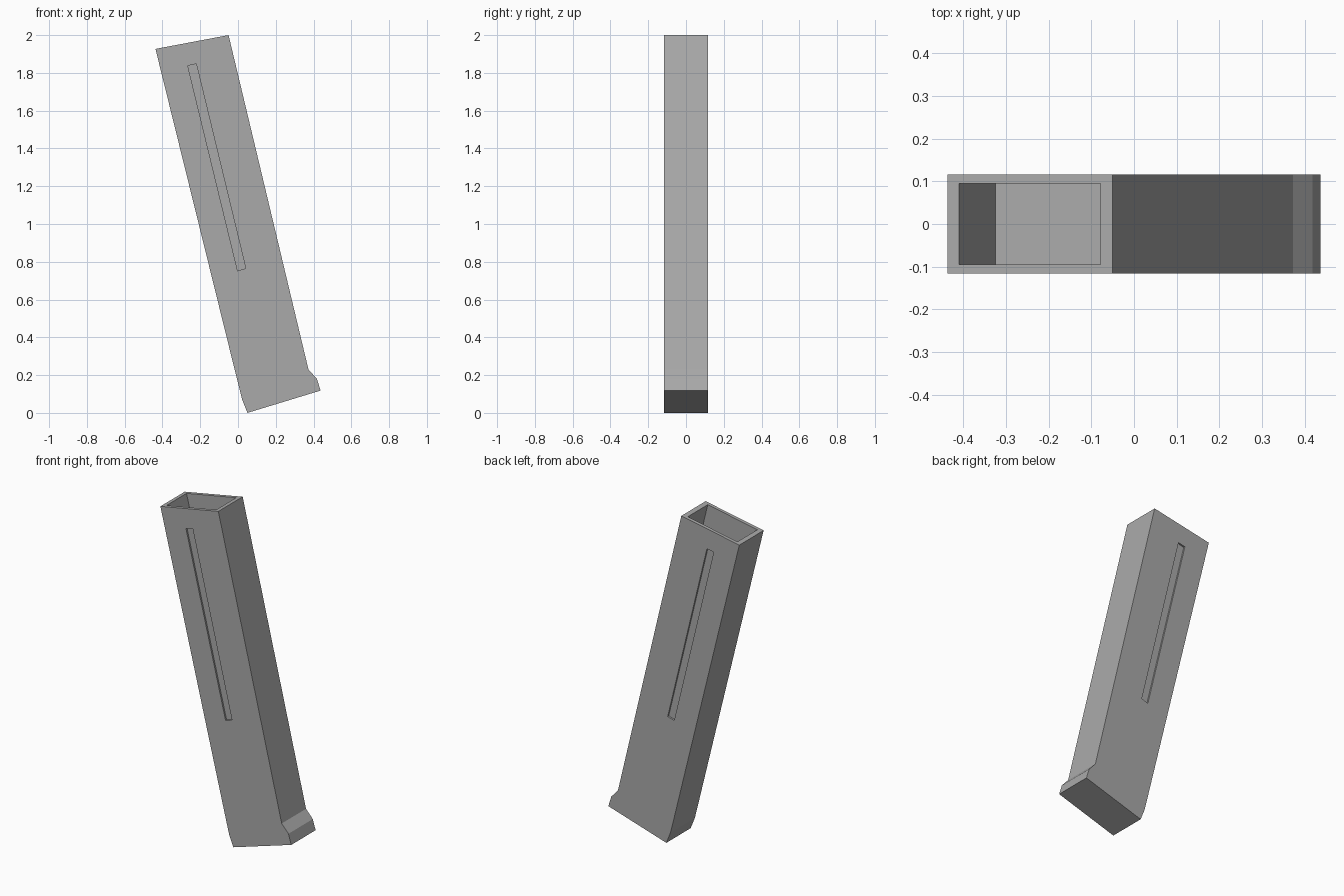
import bpy
import bmesh

cube = bpy.data.objects.get("Cube")
if cube:
    bpy.data.objects.remove(cube, do_unlink=True)

# Single flat grey
grey = bpy.data.materials.new("grey_metal")
grey.use_nodes = True
colour = (0.40, 0.40, 0.40, 1)
grey.diffuse_color = colour
grey.node_tree.nodes["Principled BSDF"].inputs["Base Color"].default_value = colour


def prism(name, profile, y0, y1):
    """Extrude an x-z outline from y0 to y1."""
    bm = bmesh.new()
    face = bm.faces.new([bm.verts.new((x, y0, z)) for x, z in profile])
    side = bmesh.ops.extrude_face_region(bm, geom=[face])["geom"]
    moved = [v for v in side if isinstance(v, bmesh.types.BMVert)]
    bmesh.ops.translate(bm, verts=moved, vec=(0, y1 - y0, 0))
    bmesh.ops.recalc_face_normals(bm, faces=bm.faces)
    mesh = bpy.data.meshes.new(name)
    bm.to_mesh(mesh)
    bm.free()
    mesh.materials.append(grey)
    obj = bpy.data.objects.new(name, mesh)
    bpy.context.collection.objects.link(obj)
    return obj


def carve(target, cutter):
    """Subtract the cutter and discard it."""
    cutter.hide_render = True
    mod = target.modifiers.new("carve", "BOOLEAN")
    mod.operation = "DIFFERENCE"
    mod.solver = "EXACT"
    mod.object = cutter
    bpy.context.view_layer.objects.active = target
    bpy.ops.object.modifier_apply(modifier=mod.name)
    bpy.data.objects.remove(cutter, do_unlink=True)


HALF = 0.116      # half thickness of the casing
INNER = 0.095     # half thickness of the cavity
GROOVE = 0.01     # depth of the side grooves

# Slanted casing with flared foot
casing = prism("casing", [
    (-0.437, 1.927), (-0.05, 2.0), (0.373, 0.23), (0.418, 0.18),
    (0.437, 0.118), (0.05, 0.0), (0.022, 0.07), (0.003, 0.145),
], -HALF, HALF)

# Open cavity at the top, with a floor parallel to the rim
carve(casing, prism("cavity_cutter", [
    (-0.434, 2.03), (-0.102, 2.09), (0.006, 1.645), (-0.325, 1.583),
], -INNER, INNER))

# Long shallow groove on the front and the back
groove = [(-0.266, 1.838), (-0.221, 1.848), (0.041, 0.765), (-0.002, 0.752)]
for sign in (-1, 1):
    carve(casing, prism("groove_cutter", groove,
                        sign * (HALF - GROOVE), sign * (HALF + 0.05)))
